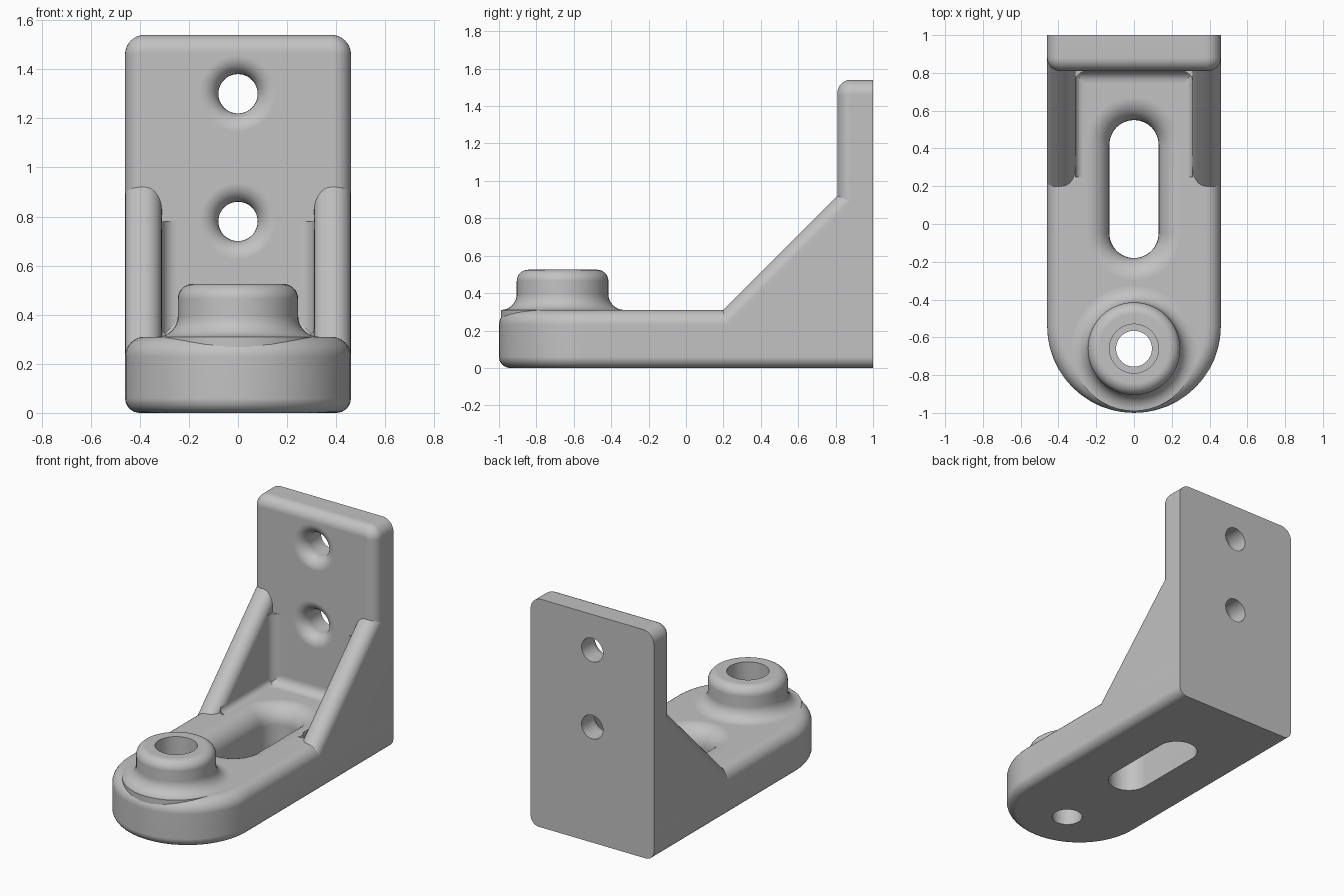
import bpy, bmesh
from math import sin, cos, radians
from mathutils import Vector

default_cube = bpy.data.objects.get("Cube")
if default_cube:
    bpy.data.objects.remove(default_cube, do_unlink=True)

metal = bpy.data.materials.new("light grey metal")
metal.use_nodes = True
GREY = (0.54, 0.54, 0.54, 1)
metal.diffuse_color = GREY
metal.node_tree.nodes["Principled BSDF"].inputs["Base Color"].default_value = GREY


def make_object(name, bm):
    bmesh.ops.recalc_face_normals(bm, faces=bm.faces)
    mesh = bpy.data.meshes.new(name)
    bm.to_mesh(mesh)
    bm.free()
    mesh.materials.append(metal)
    ob = bpy.data.objects.new(name, mesh)
    bpy.context.collection.objects.link(ob)
    return ob


def arc(cx, cy, r, start, end, steps=8):
    angles = [radians(start + (end - start) * i / steps) for i in range(steps + 1)]
    return [(cx + r * cos(a), cy + r * sin(a)) for a in angles]


def loft(name, corners, rings, straight_end=None, upright=False):
    """Stack outlines made of quarter arcs; each ring is (corner radius, height)."""
    bm = bmesh.new()
    loops = []
    for r, w in rings:
        outline = []
        for cx, cy, start in corners:
            for p in arc(cx, cy, r, start, start + 90, 12):
                if not outline or (Vector(p) - Vector(outline[-1])).length > 1e-5:
                    outline.append(p)
        if straight_end is not None:
            outline += [(outline[-1][0], straight_end), (outline[0][0], straight_end)]
        elif (Vector(outline[0]) - Vector(outline[-1])).length < 1e-5:
            outline.pop()
        loops.append([bm.verts.new((u, -w, v) if upright else (u, v, w)) for u, v in outline])
    for a, b in zip(loops, loops[1:]):
        for i in range(len(a)):
            j = (i + 1) % len(a)
            bm.faces.new((a[i], a[j], b[j], b[i]))
    bm.faces.new(loops[0])
    bm.faces.new(loops[-1])
    return make_object(name, bm)


def round_corners(x, y0, y1=None):
    y1 = y0 if y1 is None else y1
    return [(x, y1, 0), (x, y1, 90), (x, y0, 180), (x, y0, 270)]


def prism(points, vector):
    bm = bmesh.new()
    face = bm.faces.new([bm.verts.new(p) for p in points])
    new = bmesh.ops.extrude_face_region(bm, geom=[face])["geom"]
    bmesh.ops.translate(bm, vec=vector, verts=[v for v in new if isinstance(v, bmesh.types.BMVert)])
    return bm


def cove(name, corner, a, b, vector, r):
    """Concave fillet strip in the corner between directions a and b."""
    corner, a, b = Vector(corner), Vector(a), Vector(b)
    curve = [corner + a * u + b * v for u, v in arc(r, r, r, 270, 180)]
    return make_object(name, prism([corner] + curve, vector))


def cut(ob, *cutters):
    bpy.context.view_layer.objects.active = ob
    for cutter in cutters:
        mod = ob.modifiers.new("cut", "BOOLEAN")
        mod.operation = "DIFFERENCE"
        mod.solver = "EXACT"
        mod.object = cutter
        bpy.ops.object.modifier_apply(modifier=mod.name)


HALF, FLOOR, WALL, RIB = 0.46, 0.31, 0.81, 0.31
BOSS_Y = -0.66

# Base with a round nose and softened outer edges
base = loft("base", [(0, -0.54, 180), (0, -0.54, 270)],
            arc(0.40, 0.06, 0.06, -90, 0) + arc(0.38, 0.23, 0.08, 0, 90), straight_end=1)

# Upright plate with rounded top corners and a sharp rear edge
plate = loft("back_plate", [(0.38, 1.46, 0), (-0.38, 1.46, 90)],
             [(0.08, -1)] + arc(0.01, -0.88, 0.07, 0, 90), straight_end=0.2, upright=True)

# Raised boss with a flared foot
boss = loft("boss", round_corners(0, BOSS_Y),
            [(0.33, 0.2)] + arc(0.33, 0.395, 0.085, 270, 180) + arc(0.185, 0.465, 0.06, 0, 90))

# Cutters: stepped bore, flared slot, two flared screw holes
bore = loft("bore_cutter", round_corners(0, BOSS_Y),
            [(0.095, -0.1), (0.095, 0.2), (0.13, 0.2), (0.13, 0.7)])
slot = loft("slot_cutter", round_corners(0, -0.05, 0.42),
            [(0.13, -0.1)] + arc(0.25, 0.19, 0.12, 180, 90) + [(0.25, 0.5)])
screws = [loft("screw_cutter", round_corners(0, z),
               [(0.08, -1.1)] + arc(0.155, -0.885, 0.075, 180, 90) + [(0.155, -0.7)],
               upright=True) for z in (0.78, 1.30)]
cut(base, bore, slot)
cut(boss, bore)
cut(plate, *screws)
for cutter in [bore, slot] + screws:
    bpy.data.objects.remove(cutter, do_unlink=True)

parts = [base, plate, boss]

# Fillet between base and plate
parts.append(cove("floor_fillet", (-RIB, WALL, FLOOR), (0, -1, 0), (0, 0, 1), (2 * RIB, 0, 0), 0.06))

for side, label in ((1, "left"), (-1, "right")):
    # Sloping side rib with a rounded top
    x = side * RIB
    bm = prism([(x, 0.09, 0.2), (x, 0.97, 1.08), (x, 0.97, 0.2)], (side * (HALF - RIB), 0, 0))
    slope = [e for e in bm.edges
             if all(abs(e.verts[0].co[k] - e.verts[1].co[k]) > 0.1 for k in (1, 2))]
    bmesh.ops.bevel(bm, geom=slope, offset=0.07, segments=8, profile=0.5, affect="EDGES")
    parts.append(make_object(label + "_rib", bm))
    # Fillets inside the pocket
    parts.append(cove(label + "_wall_fillet", (x, WALL, FLOOR), (0, -1, 0), (-side, 0, 0), (0, 0, 0.47), 0.06))
    parts.append(cove(label + "_floor_fillet", (x, 0.25, FLOOR), (0, 0, 1), (-side, 0, 0), (0, 0.56, 0), 0.04))

# Smooth shading with crisp edges kept
bpy.ops.object.select_all(action="DESELECT")
for ob in parts:
    ob.select_set(True)
bpy.context.view_layer.objects.active = base
bpy.ops.object.shade_smooth_by_angle(angle=radians(35))
for ob in parts:
    mod = ob.modifiers.new("even shading", "WEIGHTED_NORMAL")
    mod.keep_sharp = True
